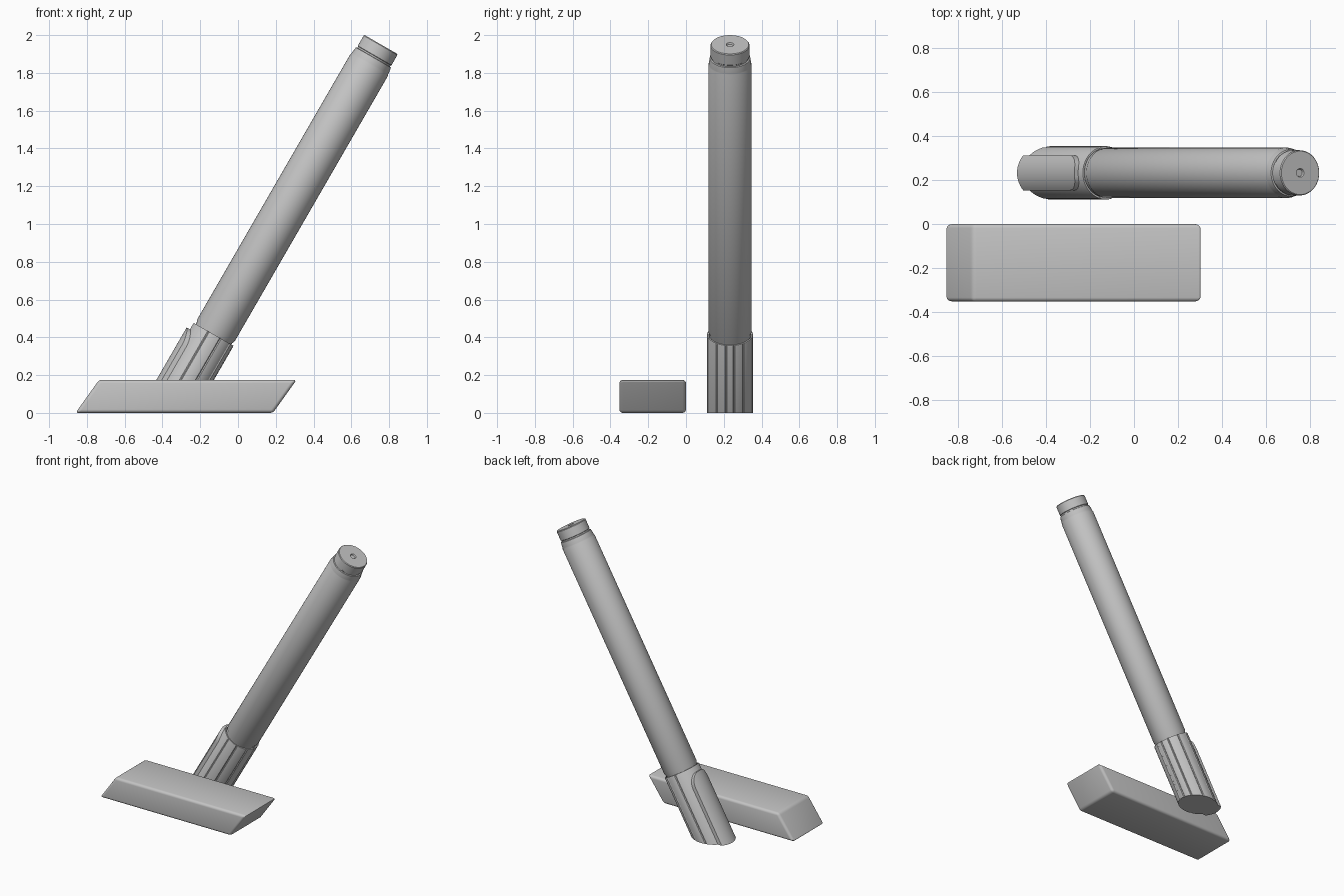
import bpy, bmesh, math
from mathutils import Matrix, Vector

if "Cube" in bpy.data.objects:
    bpy.data.objects.remove(bpy.data.objects["Cube"])

grey = bpy.data.materials.new("plain_grey")
grey.diffuse_color = (0.55, 0.55, 0.55, 1)
grey.use_nodes = True
grey.node_tree.nodes["Principled BSDF"].inputs["Base Color"].default_value = grey.diffuse_color

# The pen leans 30 degrees; its local z runs along the barrel, local -x faces the clip
PEN = Matrix.Translation((-0.369, 0.233, 0)) @ Matrix.Rotation(math.radians(30), 4, 'Y')


def finish(bm, name, smooth=30):
    bmesh.ops.recalc_face_normals(bm, faces=bm.faces)
    me = bpy.data.meshes.new(name)
    bm.to_mesh(me)
    bm.free()
    me.materials.append(grey)
    ob = bpy.data.objects.new(name, me)
    bpy.context.collection.objects.link(ob)
    bpy.ops.object.select_all(action='DESELECT')
    ob.select_set(True)
    bpy.context.view_layer.objects.active = ob
    if smooth:
        bpy.ops.object.shade_smooth_by_angle(angle=math.radians(smooth))
    return ob


def loft(rings):
    """Bridge rings of equal length and close both ends."""
    bm = bmesh.new()
    vs = [[bm.verts.new(p) for p in ring] for ring in rings]
    n = len(vs[0])
    for a, b in zip(vs, vs[1:]):
        for i in range(n):
            j = (i + 1) % n
            bm.faces.new((a[i], a[j], b[j], b[i]))
    bm.faces.new(vs[0])
    bm.faces.new(vs[-1])
    return bm


def place_pen(bm, cut=False):
    """Tilt a pen part and optionally trim it flat at the ground."""
    bm.transform(PEN)
    if cut:
        res = bmesh.ops.bisect_plane(bm, geom=bm.verts[:] + bm.edges[:] + bm.faces[:],
                                     plane_co=(0, 0, 0), plane_no=(0, 0, 1), clear_inner=True)
        edges = [e for e in res['geom_cut'] if isinstance(e, bmesh.types.BMEdge)]
        bmesh.ops.contextual_create(bm, geom=edges)


def circle(r, t, n=64):
    return [(r * math.cos(2 * math.pi * i / n), r * math.sin(2 * math.pi * i / n), t)
            for i in range(n)]


# Barrel with stepped tail and a dimple in the end
profile = [(0.108, 0.44), (0.108, 0.487), (0.115, 0.503), (0.115, 2.125), (0.112, 2.132),
           (0.112, 2.138), (0.107, 2.172), (0.100, 2.174), (0.100, 2.182), (0.103, 2.185),
           (0.103, 2.247), (0.099, 2.252), (0.020, 2.252), (0.016, 2.243)]
bm = loft([circle(r, t) for r, t in profile])
place_pen(bm)
finish(bm, "pen_barrel")

# Cap with fine lengthwise grooves
GROOVES = (10, 35, 70, 105)


def cap_ring(r, t, grooved=True):
    pts = []
    for i in range(144):
        a = i * 2.5
        off = min(a, 360 - a)
        rr = r - (0.004 if grooved and any(abs(off - g) < 1 for g in GROOVES) else 0)
        pts.append((rr * math.cos(math.radians(a)), rr * math.sin(math.radians(a)), t))
    return pts


bm = loft([cap_ring(0.122, -0.2), cap_ring(0.122, 0.474), cap_ring(0.120, 0.48),
           cap_ring(0.112, 0.48, False), cap_ring(0.112, 0.45, False)])
place_pen(bm, cut=True)
finish(bm, "pen_cap")


# Clip: curved plate with a rounded end
def clip_ring(t):
    u = max(0, min(1, (t - 0.35) / 0.09))
    w = 0.02 + 0.06 * math.sqrt(1 - u * u)
    ys = [w * (k / 8 - 1) for k in range(17)]
    outer = [(-math.sqrt(0.142 ** 2 - y * y), y, t) for y in ys]
    inner = [(-math.sqrt(0.117 ** 2 - y * y), y, t) for y in reversed(ys)]
    return outer + inner


ends = [0.35 + 0.09 * math.sin(math.pi / 2 * k / 8) for k in range(9)]
bm = loft([clip_ring(t) for t in [-0.2] + ends])
place_pen(bm, cut=True)
finish(bm, "pen_clip")

# Eraser: slanted block with softened edges
outline = [(-0.86, 0), (0.185, 0), (0.31, 0.175), (-0.735, 0.175)]
bm = loft([[(x, y, z) for x, z in outline] for y in (-0.353, 0.0)])
bmesh.ops.recalc_face_normals(bm, faces=bm.faces)
bmesh.ops.bevel(bm, geom=bm.edges[:], offset=0.018, segments=4, profile=0.5, affect='EDGES')
finish(bm, "eraser")
